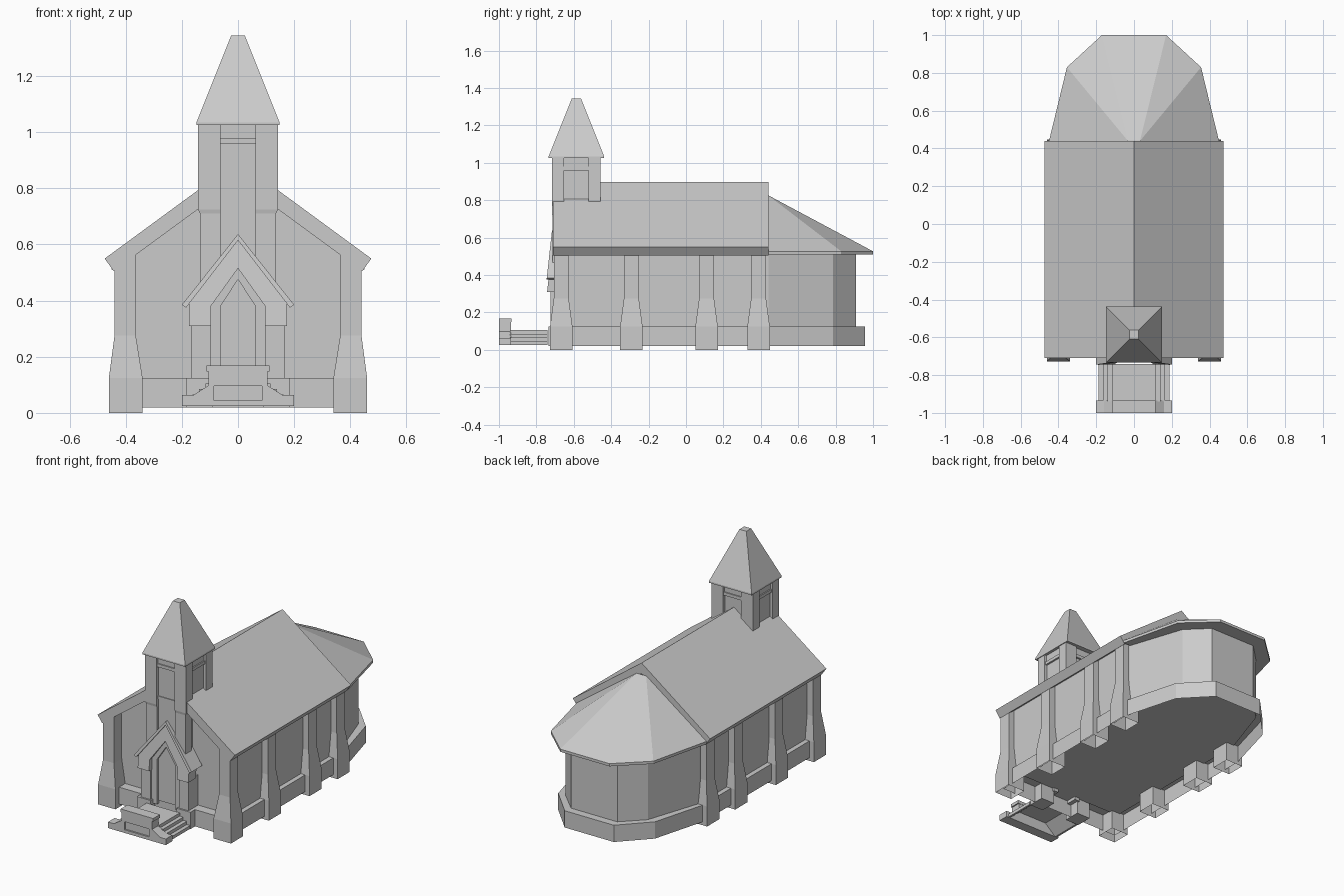
import bpy, bmesh

cube = bpy.data.objects.get("Cube")
if cube:
    bpy.data.objects.remove(cube)

stone = bpy.data.materials.new("grey_stone")
stone.use_nodes = True
GREY = (0.6, 0.6, 0.6, 1)
stone.diffuse_color = GREY
stone.node_tree.nodes["Principled BSDF"].inputs["Base Color"].default_value = GREY


def finish(name, bm):
    bmesh.ops.recalc_face_normals(bm, faces=bm.faces)
    mesh = bpy.data.meshes.new(name)
    bm.to_mesh(mesh)
    bm.free()
    mesh.materials.append(stone)
    obj = bpy.data.objects.new(name, mesh)
    bpy.context.collection.objects.link(obj)
    return obj


def loft(name, rings, bottom=True, top=True):
    """Skin a stack of equal-length point rings, capping the ends on request."""
    bm = bmesh.new()
    loops = [[bm.verts.new(p) for p in ring] for ring in rings]
    n = len(loops[0])
    for a, b in zip(loops, loops[1:]):
        for i in range(n):
            j = (i + 1) % n
            bm.faces.new((a[i], a[j], b[j], b[i]))
    if bottom:
        bm.faces.new(loops[0])
    if top:
        bm.faces.new(loops[-1])
    return finish(name, bm)


def rect(x0, x1, y0, y1, z_in, z_out=None):
    z_out = z_in if z_out is None else z_out
    return [(x0, y0, z_in), (x1, y0, z_out), (x1, y1, z_out), (x0, y1, z_in)]


def box(name, x0, x1, y0, y1, z0, z1):
    return loft(name, [rect(x0, x1, y0, y1, z0), rect(x0, x1, y0, y1, z1)])


def both(half):
    """Mirror a half outline across the centre, closing the loop."""
    return half + [(-u, v) for u, v in reversed(half) if u]


def mirror_x(ring, s):
    return [(s * x, y, z) for x, y, z in ring]


def prism_y(name, pts, y0, y1, lean=0, z_ref=0):
    """Extrude an x-z outline along y, optionally leaning back with height."""
    return loft(name, [[(x, y + lean * (z - z_ref), z) for x, z in pts]
                       for y in (y0, y1)])


def flat(pts, z):
    return [(x, y, z) for x, y in pts]


def arch(outer, inner):
    """Band between outer and inner half lines, each running foot to peak."""
    return (outer + [(-x, z) for x, z in reversed(outer[:-1])]
            + [(-x, z) for x, z in inner[:-1]] + inner[::-1])


SIDES = (("left", 1), ("right", -1))

# Walls with the faceted apse at the back, on a plinth that is open below
wall_plan = both([(0.40, -0.63), (0.40, 0.44), (0.285, 0.785), (0.16, 0.908)])
plinth_plan = both([(0.43, -0.69), (0.43, 0.44), (0.335, 0.785), (0.17, 0.957)])
loft("walls", [flat(wall_plan, 0.12), flat(wall_plan, 0.52)])
loft("plinth", [flat(plinth_plan, 0.02), flat(plinth_plan, 0.125),
                flat(wall_plan, 0.125)], bottom=False, top=False)
prism_y("gable_wall", both([(0.40, 0.51), (0.40, 0.55), (0, 0.85)]), -0.63, 0.43)

# Nave roof slopes, notched around the tower
PITCH = 0.733
for side, s in SIDES:
    rings = []
    for eave_x, ridge_z in ((0.443, 0.83), (0.475, 0.898)):
        plan = [(0, 0.44), (eave_x, 0.44), (eave_x, -0.71),
                (0.125, -0.71), (0.125, -0.5), (0, -0.5)]
        rings.append([(s * x, y, ridge_z - PITCH * x) for x, y in plan])
    loft("nave_roof_" + side, rings)

# Apse roof with a thin eave
eave = both([(0.45, 0.44), (0.355, 0.83), (0.17, 1.0)])
peak = both([(0.034, 0.44), (0.033, 0.441), (0.032, 0.442)])
loft("apse_roof", [flat(eave, 0.51), flat(eave, 0.527), flat(peak, 0.825)])

# Tapered buttresses, mirrored on each side and open below
for k, y in enumerate((-0.667, -0.292, 0.11, 0.388)):
    foot, head = (y - 0.06, y + 0.06), (y - 0.04, y + 0.04)
    rings = (rect(0.34, 0.46, *foot, 0), rect(0.34, 0.46, *foot, 0.125),
             rect(0.364, 0.44, *head, 0.275), rect(0.364, 0.44, *head, 0.565, 0.508))
    for side, s in SIDES:
        loft("buttress_%d_%s" % (k, side), [mirror_x(r, s) for r in rings],
             bottom=False)

# Tower: core, corner posts and the bands framing each opening
CY = -0.586
box("tower_core", -0.125, 0.125, CY - 0.112, CY + 0.112, 0.12, 1.03)
for side, s in SIDES:
    front = [(0.135, -0.713, 0.12), (0.135, -0.713, 0.71),
             (0.143, -0.716, 0.725), (0.143, -0.716, 1.03)]
    loft("tower_front_post_" + side,
         [mirror_x(rect(0.063, x, y, -0.652, z), s) for x, y, z in front])
    box("tower_back_post_" + side, *sorted((s * 0.063, s * 0.143)),
        CY + 0.065, CY + 0.13, 0.72, 1.03)
for name, r, z0, z1 in (("tower_sill", 0.13, 0.755, 0.775),
                        ("tower_lintel", 0.137, 0.96, 0.98),
                        ("tower_head", 0.13, 0.98, 1.03)):
    box(name, -r, r, CY - r + 0.013, CY + r - 0.013, z0, z1)

# Spire with a small flat top
loft("spire", [rect(-r, r, CY - r, CY + r, z)
               for r, z in ((0.148, 1.025), (0.148, 1.035), (0.024, 1.345))])

# Porch: leaning gable and roof, pillars, arch frame
LEAN = 0.11
prism_y("porch_gable", arch([(0.175, 0.31), (0.175, 0.40), (0, 0.615)],
                            [(0.097, 0.31), (0.097, 0.38), (0, 0.515)]),
        -0.735, -0.66, LEAN, 0.38)
prism_y("porch_roof", arch([(0.2, 0.385), (0, 0.637)], [(0.185, 0.375), (0, 0.615)]),
        -0.745, -0.64, LEAN, 0.38)
for side, s in SIDES:
    box("porch_pillar_" + side, *sorted((s * 0.098, s * 0.165)),
        -0.725, -0.63, 0.12, 0.315)
    box("porch_foot_" + side, *sorted((s * 0.09, s * 0.185)),
        -0.735, -0.63, 0.02, 0.125)
prism_y("door_frame", arch([(0.1, 0.1), (0.1, 0.385), (0, 0.52)],
                           [(0.063, 0.1), (0.063, 0.38), (0, 0.475)]), -0.712, -0.62)

# Landing with steps down both sides, hollow underneath
steps = []
for k in range(4):
    x, z = 0.187 - 0.024 * k, 0.025 + 0.02 * k
    steps += [(x, z), (x, z + 0.02)]
prism_y("side_steps", arch(steps + [(0, 0.105)],
                           [(0.175, 0.025), (0.1, 0.09), (0, 0.09)]), -0.94, -0.74)

# Front parapet with a cap and a framed panel
half = [(0.2, 0.025), (0.2, 0.063), (0.16, 0.063), (0.105, 0.098), (0.105, 0.15)]
prism_y("parapet", both(half), -0.99, -0.935)
box("parapet_cap", -0.113, 0.113, -1.0, -0.933, 0.148, 0.168)
prism_y("parapet_face", half + [(0.085, 0.15), (0.085, 0.045), (-0.085, 0.045),
                                (-0.085, 0.095), (0.085, 0.095), (0.085, 0.15)]
        + [(-x, z) for x, z in reversed(half)], -1.0, -0.988)
